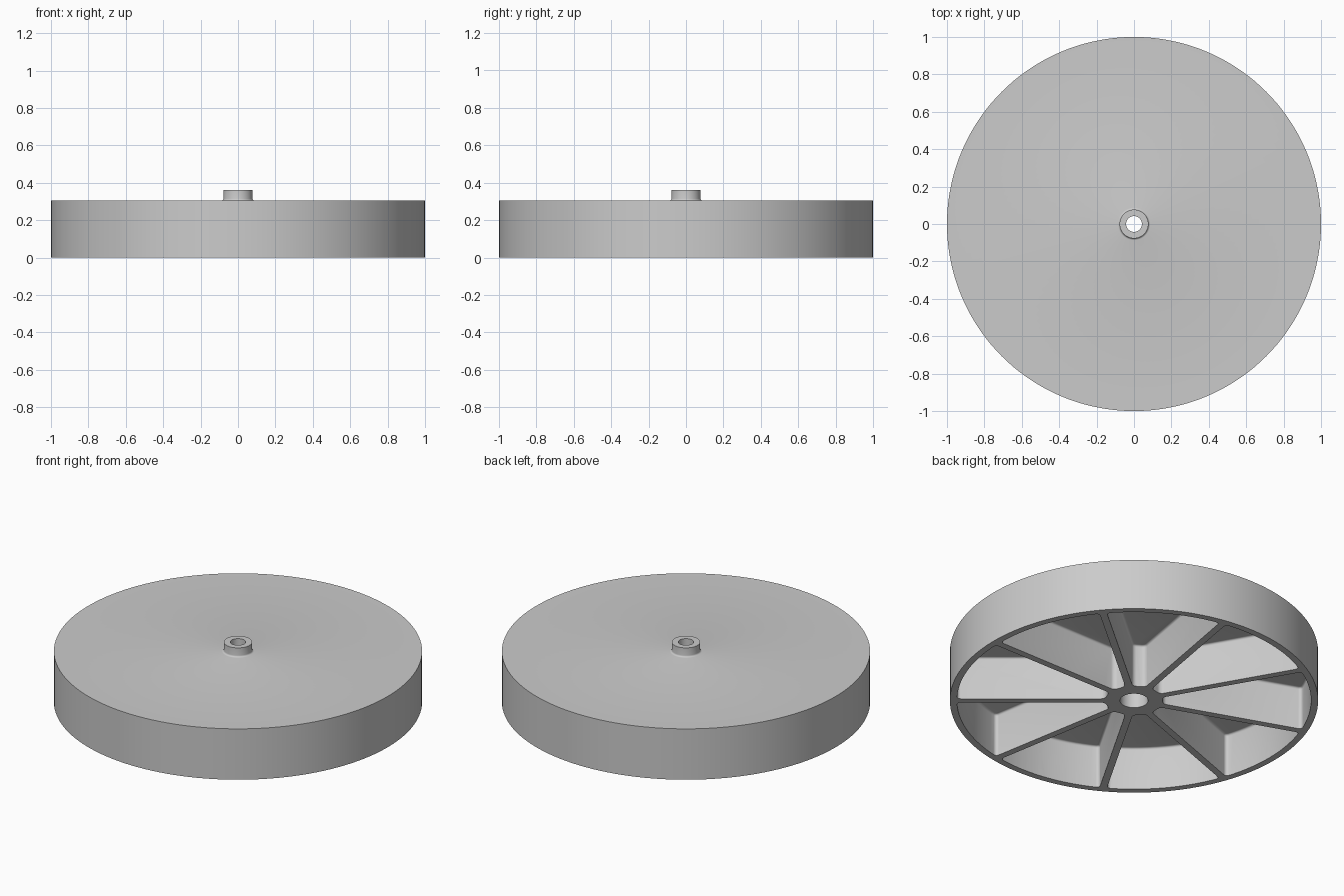
import bpy, bmesh, math

default = bpy.data.objects.get("Cube")
if default:
    bpy.data.objects.remove(default, do_unlink=True)

SPOKES = 9
STEP = math.tau / SPOKES
HALF_WEB = 0.02
RIM_IN, HUB = 0.962, 0.16
CEILING = 0.257
TOP = 0.305

grey = bpy.data.materials.new("plain_grey")
grey.use_nodes = True
colour = (0.6, 0.6, 0.6, 1)
grey.diffuse_color = colour
grey.node_tree.nodes["Principled BSDF"].inputs["Base Color"].default_value = colour


def finish(bm, name):
    bmesh.ops.recalc_face_normals(bm, faces=bm.faces)
    mesh = bpy.data.meshes.new(name)
    bm.to_mesh(mesh)
    bm.free()
    obj = bpy.data.objects.new(name, mesh)
    bpy.context.collection.objects.link(obj)
    mesh.materials.append(grey)
    return obj


def lathe(profile, name, steps=144):
    bm = bmesh.new()
    verts = [bm.verts.new((r, 0, z)) for r, z in profile]
    edges = [bm.edges.new((v, verts[i - 1])) for i, v in enumerate(verts)]
    bmesh.ops.spin(bm, geom=verts + edges, cent=(0, 0, 0), axis=(0, 0, 1),
                   angle=math.tau, steps=steps, use_merge=True)
    bmesh.ops.remove_doubles(bm, verts=bm.verts, dist=1e-5)
    return finish(bm, name)


def pocket(index):
    """Wedge between two spokes with rounded corners and a rounded ceiling."""
    def point(r, t):
        edge = math.asin(HALF_WEB / r)
        a = index * STEP + edge + t * (STEP - 2 * edge)
        return (r * math.cos(a), r * math.sin(a), -0.1)

    bm = bmesh.new()
    outline = [point(HUB, 1), point(HUB, 0)]
    outline += [point(RIM_IN, i / 14) for i in range(15)]
    base = bm.faces.new([bm.verts.new(p) for p in outline])
    corners = [base.verts[i].co.copy() for i in (0, 1, 2, -1)]
    extruded = bmesh.ops.extrude_face_region(bm, geom=[base], use_keep_orig=True)
    for v in extruded["geom"]:
        if isinstance(v, bmesh.types.BMVert):
            v.co.z = CEILING
    bmesh.ops.recalc_face_normals(bm, faces=bm.faces)
    upright = [e for e in bm.edges
               if abs(e.verts[0].co.z - e.verts[1].co.z) > 0.1
               and any((e.verts[0].co - c).xy.length < 1e-5 for c in corners)]
    bmesh.ops.bevel(bm, geom=upright, offset=0.02, segments=4, profile=0.5,
                    affect='EDGES', clamp_overlap=True)
    rim = [e for e in bm.edges if all(v.co.z > CEILING - 1e-4 for v in e.verts)]
    bmesh.ops.bevel(bm, geom=rim, offset=0.012, segments=3, profile=0.5,
                    affect='EDGES', clamp_overlap=True)
    cutter = finish(bm, "pocket_cutter")
    cutter.hide_render = True
    return cutter


# Drum with stepped bore and filleted boss
fillet = [(0.087 - 0.01 * math.sin(a), TOP + 0.01 * (1 - math.cos(a)))
          for a in (i * math.pi / 8 for i in range(5))]
wheel = lathe([(0.076, 0), (1, 0), (1, TOP)] + fillet +
              [(0.077, 0.36), (0.042, 0.36), (0.042, 0.2), (0.076, 0.2)],
              "ribbed_wheel")

# Underside pockets leave the rim, spokes and hub standing
for i in range(SPOKES):
    cutter = pocket(i)
    cut = wheel.modifiers.new("pocket", 'BOOLEAN')
    cut.operation = 'DIFFERENCE'
    cut.solver = 'EXACT'
    cut.object = cutter
    bpy.context.view_layer.objects.active = wheel
    bpy.ops.object.modifier_apply(modifier=cut.name)
    bpy.data.objects.remove(cutter, do_unlink=True)

# Smooth round walls with crisp rims
for o in bpy.context.selected_objects:
    o.select_set(False)
wheel.select_set(True)
bpy.context.view_layer.objects.active = wheel
bpy.ops.object.shade_smooth_by_angle(angle=math.radians(35))
